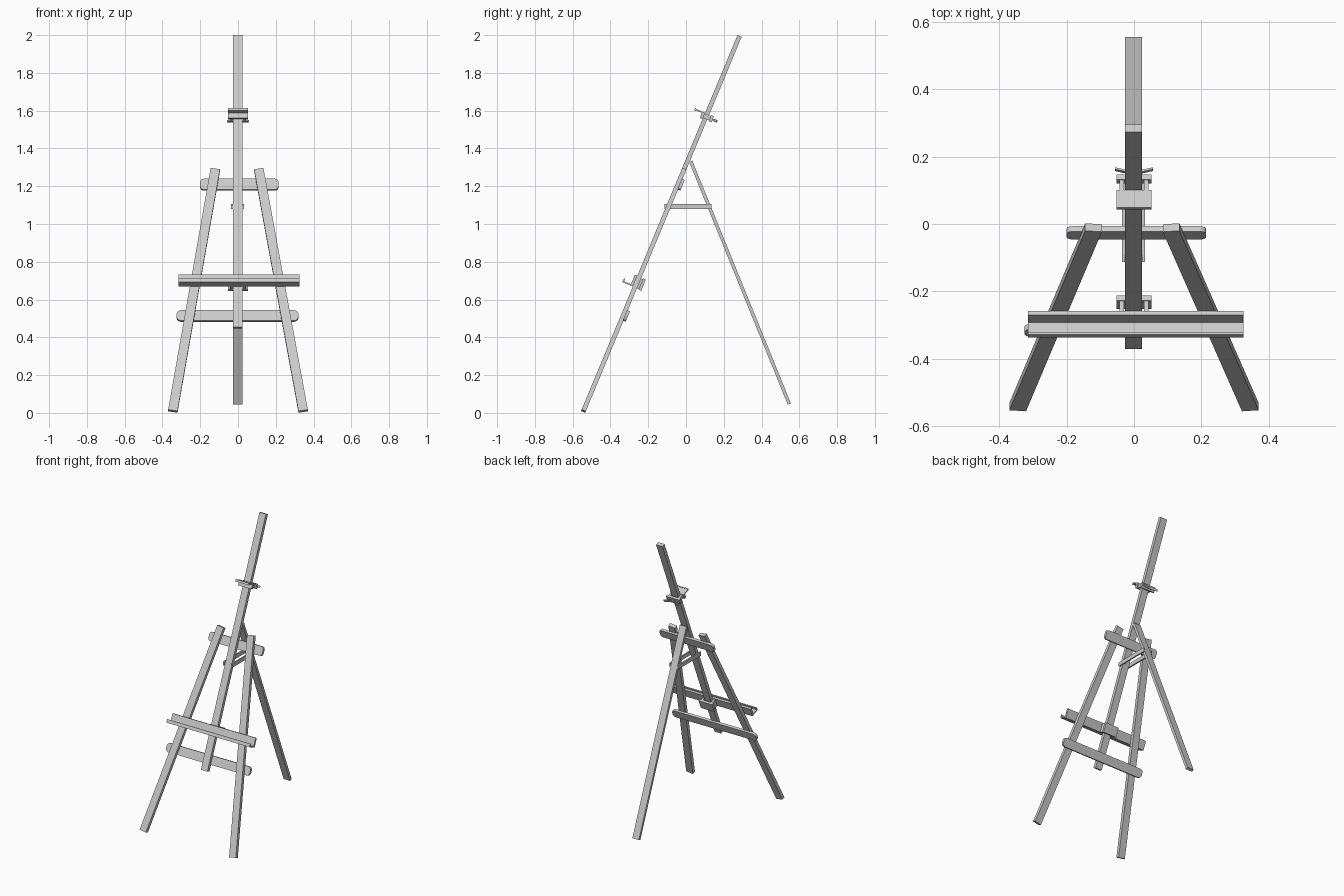
import bpy, bmesh
from math import radians, atan2, hypot
from mathutils import Matrix, Vector

if "Cube" in bpy.data.objects:
    bpy.data.objects.remove(bpy.data.objects["Cube"])

# Leaning frame of the easel front: local z runs up the mast, local -y faces the front
LEAN = Matrix.Translation((0, -0.547, 0)) @ Matrix.Rotation(radians(-22.6), 4, 'X')


def box(name, lo, hi, frame=LEAN, round_y=0.0):
    """Box between two corners in a frame; round_y rounds the edges running along y."""
    lo, hi = Vector(lo), Vector(hi)
    bm = bmesh.new()
    bmesh.ops.create_cube(bm, size=1)
    size = hi - lo
    for v in bm.verts:
        v.co = Vector(c * s for c, s in zip(v.co, size)) + (lo + hi) / 2
    if round_y:
        edges = [e for e in bm.edges if abs(e.verts[0].co.y - e.verts[1].co.y) > 1e-5]
        bmesh.ops.bevel(bm, geom=edges, offset=round_y, segments=4, profile=0.5, affect='EDGES')
    bm.transform(frame)
    mesh = bpy.data.meshes.new(name)
    bm.to_mesh(mesh)
    bm.free()
    ob = bpy.data.objects.new(name, mesh)
    bpy.context.collection.objects.link(ob)
    return ob


def clamp(name, s0, s1):
    """Back plate, side spacers and wing screw that grip the mast."""
    box(name + "_back_plate", (-0.052, 0.022, s0), (0.052, 0.038, s1))
    for side, sx in (("left", -1), ("right", 1)):
        a, b = sorted((sx * 0.03, sx * 0.043))
        box(f"{name}_{side}_spacer", (a, -0.013, s0 + 0.004), (b, 0.023, s1 - 0.004))


# Mast
box("mast", (-0.026, -0.012, 0.488), (0.024, 0.012, 2.162))

# Splayed front legs
for side, sx, top in (("left", -1, 0.12), ("right", 1, 0.11)):
    dx, dz = sx * (top - 0.345), 1.386
    frame = LEAN @ Matrix.Translation((sx * 0.345, 0, 0.01)) @ Matrix.Rotation(atan2(dx, dz), 4, 'Y')
    box(f"{side}_front_leg", (-0.025, -0.012, 0), (0.025, 0.012, hypot(dx, dz)), frame)

# Back leg
back = Matrix.Translation((0, 0.547, 0.047)) @ Matrix.Rotation(atan2(0.522, 1.285), 4, 'X')
box("back_leg", (-0.026, -0.009, 0), (0.024, 0.009, hypot(0.522, 1.285)), back)

# Crossbars behind the front legs
box("upper_crossbar", (-0.2, 0.008, 1.285), (0.214, 0.025, 1.346), round_y=0.018)
box("lower_crossbar", (-0.325, 0.008, 0.533), (0.32, 0.025, 0.592), round_y=0.022)

# Horizontal stays joining mast and back leg
for side, a, b in (("left", -0.036, -0.026), ("right", 0.024, 0.033)):
    box(f"{side}_stay", (a, -0.113, 1.08), (b, 0.136, 1.107), Matrix())

# Canvas tray with lip
box("tray_back_board", (-0.315, -0.026, 0.722), (0.325, -0.012, 0.782))
box("tray_shelf", (-0.315, -0.066, 0.72), (0.325, -0.012, 0.727))
box("tray_lip", (-0.315, -0.072, 0.72), (0.325, -0.065, 0.742))
clamp("tray_clamp", 0.716, 0.78)

# Canvas holder near the top
box("holder_board", (-0.052, -0.028, 1.68), (0.052, -0.012, 1.716))
box("holder_shelf", (-0.052, -0.066, 1.709), (0.052, -0.012, 1.716))
box("holder_lip", (-0.052, -0.07, 1.704), (0.052, -0.064, 1.718))
clamp("holder_clamp", 1.682, 1.716)

# Wing screw on the back of the holder
box("screw_shaft", (-0.005, 0.036, 1.693), (0.005, 0.05, 1.703))
for side, sx in (("left", -1), ("right", 1)):
    wing = LEAN @ Matrix.Translation((0, 0.048, 1.698)) @ Matrix.Rotation(radians(sx * 14), 4, 'Z')
    a, b = sorted((0, sx * 0.058))
    box(f"screw_{side}_wing", (a, -0.003, -0.007), (b, 0.003, 0.007), wing)
